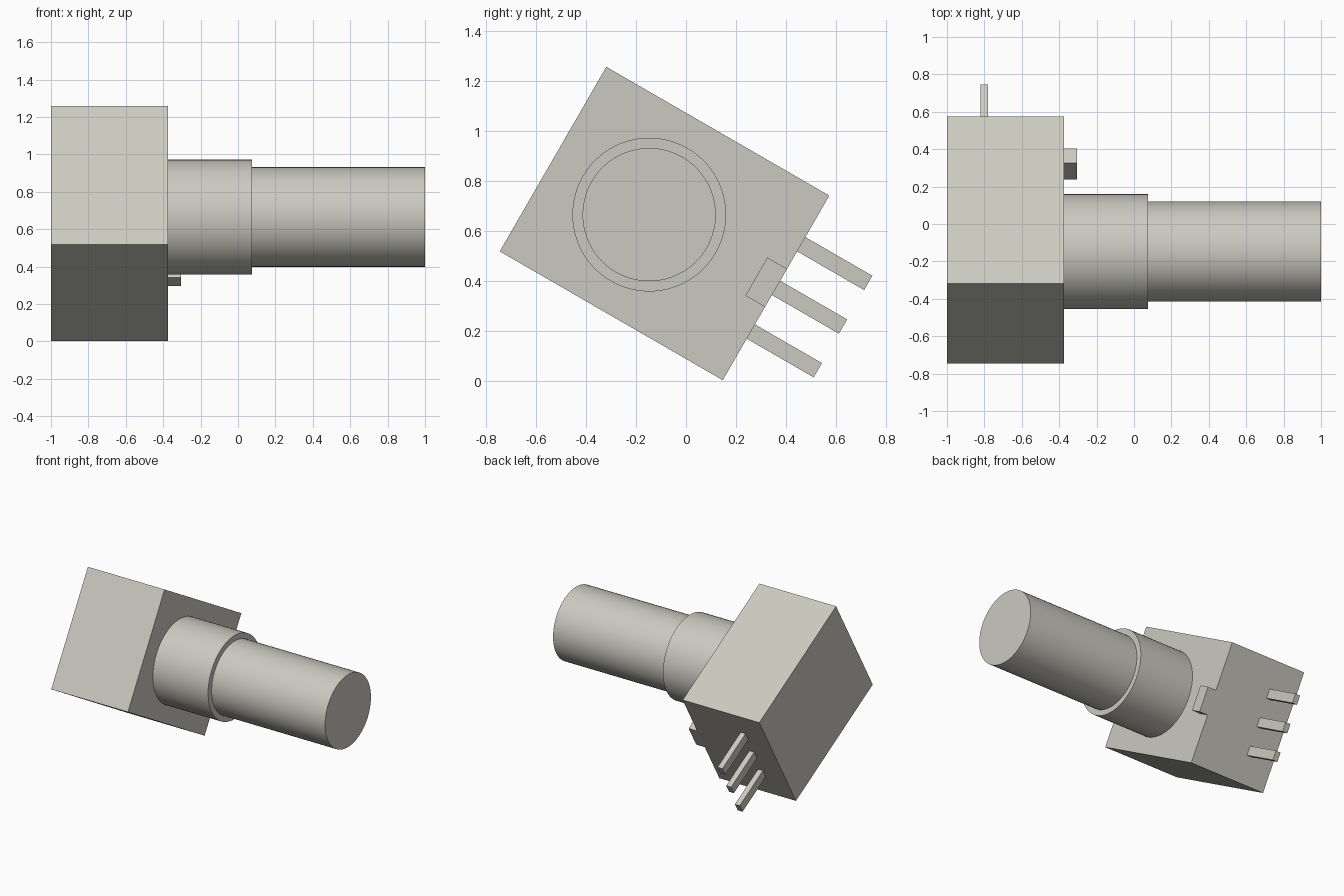
import bpy, math
from mathutils import Matrix, Vector

if "Cube" in bpy.data.objects:
    bpy.data.objects.remove(bpy.data.objects["Cube"])

# Tilted frame of the housing: local y runs toward the pins, local z across them
FRAME = Matrix.Translation((0, -0.086, 0.63)) @ Matrix.Rotation(math.radians(-30), 4, 'X')

grey = bpy.data.materials.new("warm_grey")
grey.diffuse_color = (0.60, 0.59, 0.53, 1)
grey.use_nodes = True
grey.node_tree.nodes["Principled BSDF"].inputs["Base Color"].default_value = grey.diffuse_color


def finish(name, local):
    ob = bpy.context.object
    ob.name = name
    ob.matrix_world = FRAME @ local
    ob.data.materials.append(grey)
    return ob


def box(name, x, y, z):
    """Box from (min, max) pairs in the tilted frame."""
    bpy.ops.mesh.primitive_cube_add(size=1)
    mid = Vector([(a + b) / 2 for a, b in (x, y, z)])
    size = [b - a for a, b in (x, y, z)]
    bpy.context.object.data.transform(Matrix.Diagonal((*size, 1)))
    return finish(name, Matrix.Translation(mid))


def rod(name, x0, x1, radius):
    """Round part along x on the shaft axis."""
    bpy.ops.mesh.primitive_cylinder_add(vertices=64, radius=radius, depth=x1 - x0)
    bpy.ops.object.shade_smooth_by_angle(angle=math.radians(30))
    return finish(name, Matrix.Translation(((x0 + x1) / 2, -0.071, 0))
                  @ Matrix.Rotation(math.radians(90), 4, 'Y'))


# Housing
box("housing", (-1, -0.375), (-0.516, 0.516), (-0.427, 0.427))

# Bushing and shaft
rod("bushing", -0.375, 0.075, 0.308)
rod("shaft", 0.075, 1.0, 0.267)

# Locating tab on the front face
box("locating_tab", (-0.375, -0.305), (0.425, 0.516), (-0.088, 0.088))

# Row of three terminal pins
for i in (-1, 0, 1):
    c = i * 0.202
    box(f"terminal_pin_{i + 2}", (-0.82, -0.78), (0.516, 0.826), (c - 0.033, c + 0.033))
